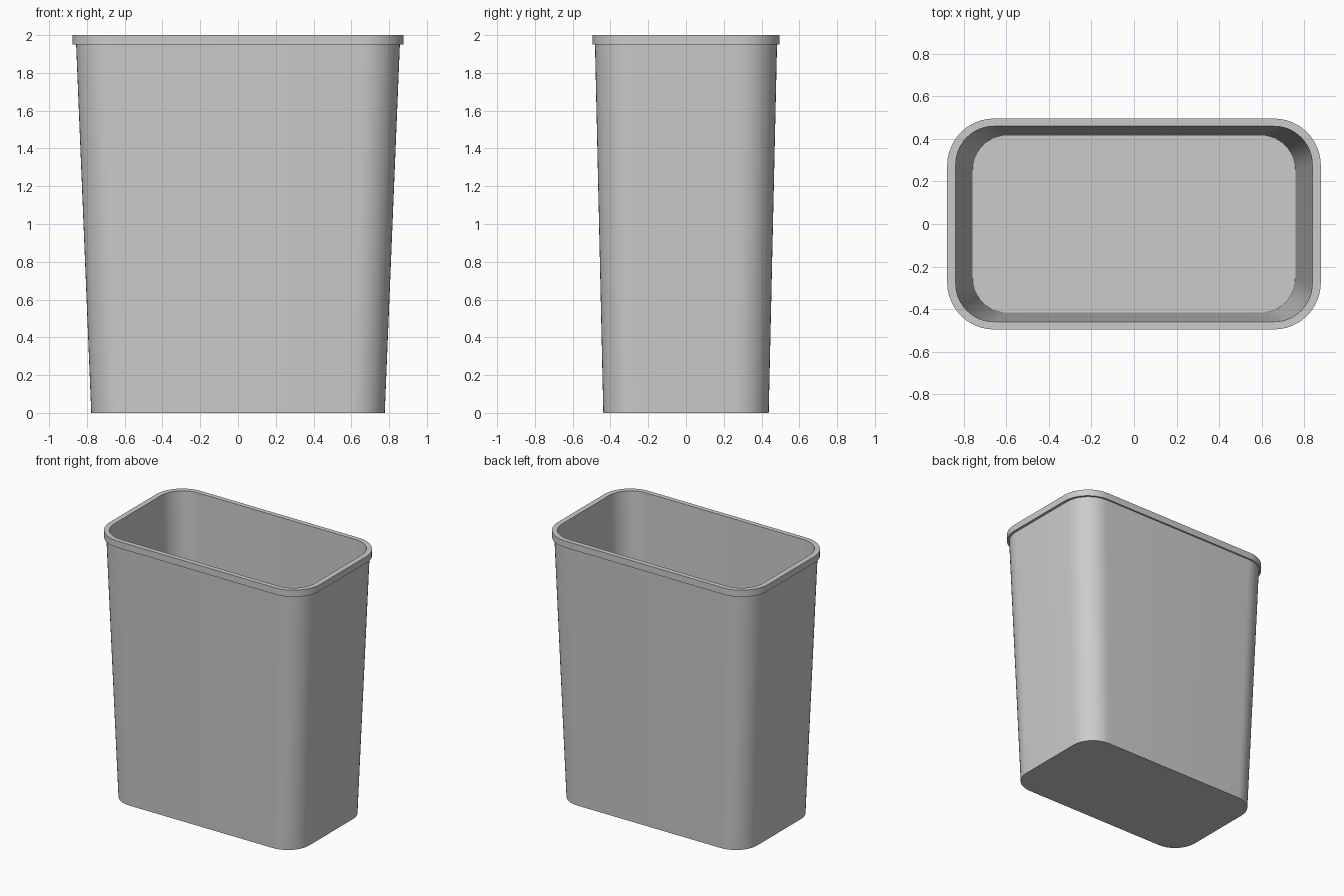
import bpy
import bmesh
from math import cos, sin, pi

if "Cube" in bpy.data.objects:
    bpy.data.objects.remove(bpy.data.objects["Cube"], do_unlink=True)

CORNER_STEPS = 12


def make_material(name, colour):
    mat = bpy.data.materials.new(name)
    mat.use_nodes = True
    mat.diffuse_color = colour
    mat.node_tree.nodes["Principled BSDF"].inputs["Base Color"].default_value = colour
    return mat


def rounded_ring(bm, half_x, half_y, radius, z):
    """Rounded rectangle of vertices, counter-clockwise from the +x side."""
    ring = []
    for corner, (sx, sy) in enumerate([(1, 1), (-1, 1), (-1, -1), (1, -1)]):
        for step in range(CORNER_STEPS + 1):
            angle = (corner + step / CORNER_STEPS) * pi / 2
            ring.append(bm.verts.new((sx * (half_x - radius) + radius * cos(angle),
                                      sy * (half_y - radius) + radius * sin(angle), z)))
    return ring


def loft(name, sections, mat):
    """Skin consecutive rounded sections and cap both ends."""
    bm = bmesh.new()
    rings = [rounded_ring(bm, *section) for section in sections]
    for low, high in zip(rings, rings[1:]):
        for i in range(len(low)):
            j = (i + 1) % len(low)
            bm.faces.new((low[i], low[j], high[j], high[i]))
    bm.faces.new(rings[0][::-1])
    bm.faces.new(rings[-1])
    bmesh.ops.recalc_face_normals(bm, faces=bm.faces)
    mesh = bpy.data.meshes.new(name)
    bm.to_mesh(mesh)
    bm.free()
    mesh.materials.append(mat)
    obj = bpy.data.objects.new(name, mesh)
    bpy.context.collection.objects.link(obj)
    bpy.ops.object.select_all(action="DESELECT")
    obj.select_set(True)
    bpy.context.view_layer.objects.active = obj
    bpy.ops.object.shade_smooth_by_angle()
    return obj


grey = make_material("grey_plastic", (0.6, 0.6, 0.6, 1))

# Tapered bin: outer wall, overhanging rim, then inner wall down to the floor
loft("waste_bin", [
    (0.777, 0.438, 0.18, 0),       # underside
    (0.857, 0.482, 0.20, 1.95),    # wall below the rim
    (0.877, 0.495, 0.22, 1.95),    # rim lower lip
    (0.877, 0.495, 0.22, 2),       # rim outer top
    (0.837, 0.459, 0.18, 2),       # rim inner top
    (0.757, 0.416, 0.16, 0.02),    # inside floor
], grey)
